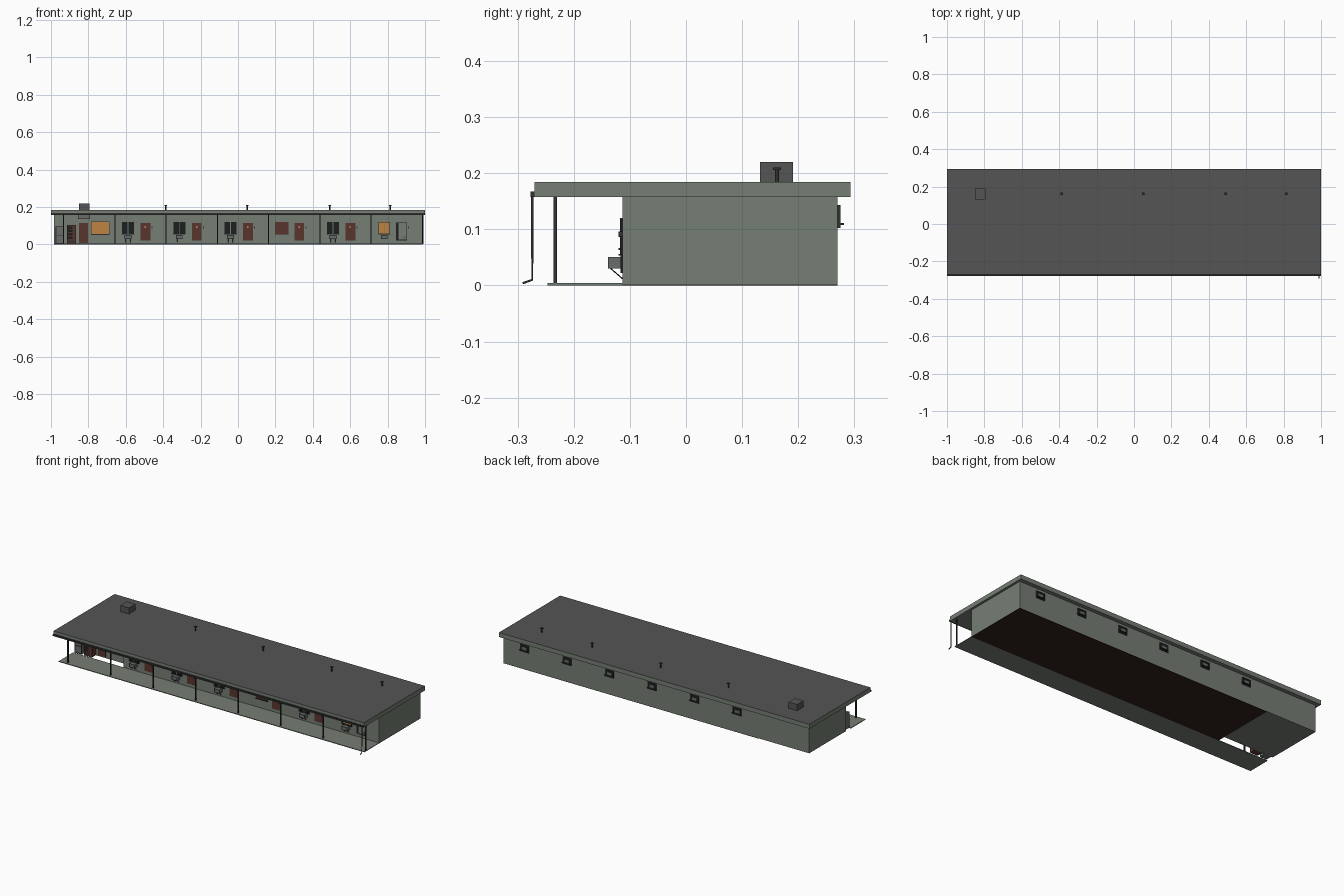
import bpy, bmesh
from mathutils import Vector

cube = bpy.data.objects.get("Cube")
if cube:
    bpy.data.objects.remove(cube, do_unlink=True)


def material(name, *rgb):
    m = bpy.data.materials.new(name)
    m.use_nodes = True
    m.diffuse_color = (*rgb, 1)
    m.node_tree.nodes["Principled BSDF"].inputs["Base Color"].default_value = (*rgb, 1)
    return m


GREEN = material("sage green", 0.18, 0.21, 0.175)
ROOF = material("roof grey", 0.09, 0.09, 0.09)
DARK = material("dark metal", 0.03, 0.032, 0.032)
GLASS = material("black glass", 0.012, 0.013, 0.014)
MAROON = material("maroon", 0.1, 0.036, 0.026)
FLOOR = material("floor brown", 0.03, 0.014, 0.012)
ORANGE = material("amber", 0.52, 0.23, 0.055)
GREY = material("machine grey", 0.14, 0.15, 0.145)


def finish(name, bm, *mats):
    bmesh.ops.recalc_face_normals(bm, faces=bm.faces)
    mesh = bpy.data.meshes.new(name)
    bm.to_mesh(mesh)
    bm.free()
    for m in mats:
        mesh.materials.append(m)
    ob = bpy.data.objects.new(name, mesh)
    bpy.context.collection.objects.link(ob)
    return ob


def box(name, mat, x0, x1, y0, y1, z0, z1):
    bm = bmesh.new()
    bmesh.ops.create_cube(bm, size=1)
    for v in bm.verts:
        v.co = ((x0 + x1) / 2 + v.co.x * (x1 - x0),
                (y0 + y1) / 2 + v.co.y * (y1 - y0),
                (z0 + z1) / 2 + v.co.z * (z1 - z0))
    return finish(name, bm, mat)


def tube(name, mat, points, radius):
    curve = bpy.data.curves.new(name, "CURVE")
    curve.dimensions = "3D"
    curve.bevel_depth = radius
    curve.bevel_resolution = 1
    curve.use_fill_caps = True
    spline = curve.splines.new("POLY")
    spline.points.add(len(points) - 1)
    for p, co in zip(spline.points, points):
        p.co = (*co, 1)
    curve.materials.append(mat)
    ob = bpy.data.objects.new(name, curve)
    bpy.context.collection.objects.link(ob)


def frame(name, mat, x0, x1, y0, y1, z0, z1, t=0.004):
    box(name + "_left_bar", mat, x0, x0 + t, y0, y1, z0, z1)
    box(name + "_right_bar", mat, x1 - t, x1, y0, y1, z0, z1)
    box(name + "_top_bar", mat, x0 + t, x1 - t, y0, y1, z1 - t, z1)
    box(name + "_bottom_bar", mat, x0 + t, x1 - t, y0, y1, z0, z0 + t)


WALL, OFFICE, BACK = -0.113, -0.07, 0.27
LEFT, SPLIT, RIGHT = -0.983, -0.658, 0.987
BAY = 0.274

# Walls: rooms with the office front set back at one end
bm = bmesh.new()
outline = [(LEFT, OFFICE), (SPLIT, OFFICE), (SPLIT, WALL), (RIGHT, WALL), (RIGHT, BACK), (LEFT, BACK)]
base = bm.faces.new([bm.verts.new((x, y, 0.002)) for x, y in outline])
ext = bmesh.ops.extrude_face_region(bm, geom=[base], use_keep_orig=True)
for v in ext["geom"]:
    if isinstance(v, bmesh.types.BMVert):
        v.co.z = 0.16
finish("walls", bm, GREEN)
box("room_floor", FLOOR, SPLIT, RIGHT, WALL, BACK, 0.0, 0.002)
box("walkway", GREEN, LEFT, RIGHT, -0.247, WALL, 0.0, 0.004)

# Flat roof with a grey top and green fascia
roof = box("roof", GREEN, -1, 1, -0.27, 0.293, 0.158, 0.184)
roof.data.materials.append(ROOF)
for face in roof.data.polygons:
    face.material_index = int(face.normal.z > 0.5)

# Gutter and downpipe
box("gutter", DARK, -1, 1, -0.277, -0.27, 0.158, 0.167)
tube("downpipe", DARK, [(0.99, -0.274, 0.16), (0.99, -0.274, 0.01), (0.99, -0.291, 0.004)], 0.0024)

# Porch posts
for i in range(8):
    x = -0.932 + BAY * i
    box(f"post_{i + 1}", DARK, x - 0.003, x + 0.003, -0.236, -0.23, 0.004, 0.158)

# Rooftop unit and vent pipes
box("rooftop_unit", ROOF, -0.85, -0.795, 0.132, 0.191, 0.184, 0.22)
for i, x in enumerate((-0.387, 0.05, 0.49, 0.815)):
    tube(f"vent_pipe_{i + 1}", DARK, [(x, 0.162, 0.184), (x, 0.162, 0.207)], 0.004)
    box(f"vent_cap_{i + 1}", DARK, x - 0.007, x + 0.007, 0.155, 0.169, 0.206, 0.21)


def front_window(name, x, half, pane, divided=True):
    y = WALL
    box(name + "_pane", pane, x - half, x + half, y - 0.002, y, 0.056, 0.12)
    frame(name, GLASS if pane != MAROON else MAROON,
          x - half, x + half, y - 0.004, y, 0.056, 0.12, 0.003)
    box(name + "_sill", DARK, x - half - 0.002, x + half + 0.002, y - 0.007, y, 0.053, 0.056)
    if divided:
        box(name + "_divider", GREEN, x - 0.002, x + 0.002, y - 0.005, y, 0.056, 0.12)


def air_conditioner(name, x):
    box(name + "_body", GREY, x - 0.018, x + 0.018, -0.138, WALL, 0.03, 0.051)
    frame(name + "_grille", DARK, x - 0.018, x + 0.018, -0.139, -0.138, 0.03, 0.051, 0.002)
    for side in (-1, 1):
        bx = x + side * 0.012
        tube(f"{name}_bracket_{side}", DARK, [(bx, -0.134, 0.03), (bx, WALL, 0.012)], 0.0012)


# Six rooms: door, window, air conditioner and a small rear window
panes = [GLASS, GLASS, GLASS, MAROON, GLASS, ORANGE]
for i, pane in enumerate(panes):
    n = i + 1
    xd, xw = -0.495 + BAY * i, -0.588 + BAY * i
    is_open = n == 6
    box(f"door_{n}", GREEN if is_open else MAROON,
        xd - 0.026, xd + 0.026, WALL - 0.003, WALL, 0.022, 0.116)
    if is_open:
        frame("open_door_frame", GLASS, xd - 0.029, xd + 0.029, WALL - 0.004, WALL, 0.022, 0.118)
        box("open_door_shadow", GLASS, xd - 0.026, xd - 0.016, WALL - 0.004, WALL, 0.026, 0.114)
        box("open_door_plate", GREY, xd + 0.004, xd + 0.02, WALL - 0.004, WALL, 0.03, 0.045)
    else:
        box(f"door_badge_{n}", ORANGE, xd - 0.004, xd + 0.004, WALL - 0.004, WALL, 0.088, 0.098)
        box(f"door_knob_{n}", DARK, xd + 0.018, xd + 0.022, WALL - 0.007, WALL, 0.063, 0.067)
    box(f"door_lamp_{n}", DARK, xd + 0.033, xd + 0.038, WALL - 0.007, WALL, 0.086, 0.096)

    half = 0.037 if pane == MAROON else 0.032
    front_window(f"window_{n}", xw, half, pane, pane != MAROON)
    if pane != MAROON:
        air_conditioner(f"air_conditioner_{n}", xw)

    xb = -0.52 + BAY * i
    box(f"rear_pane_{n}", GLASS, xb - 0.026, xb + 0.026, BACK, BACK + 0.002, 0.104, 0.141)
    frame(f"rear_window_{n}", DARK, xb - 0.028, xb + 0.028, BACK, BACK + 0.005, 0.102, 0.143, 0.003)
    box(f"rear_sash_{n}", GREY, xb - 0.015, xb + 0.015, BACK, BACK + 0.004, 0.113, 0.13)
    box(f"rear_sill_{n}", DARK, xb - 0.02, xb + 0.03, BACK, BACK + 0.012, 0.108, 0.111)

# Office front
box("office_pane", ORANGE, -0.785, -0.69, OFFICE - 0.002, OFFICE, 0.054, 0.12)
frame("office_window", DARK, -0.787, -0.688, OFFICE - 0.005, OFFICE, 0.052, 0.122, 0.003)
box("office_mullion", DARK, -0.771, -0.769, OFFICE - 0.005, OFFICE, 0.054, 0.12)
box("office_door", MAROON, -0.85, -0.803, OFFICE - 0.003, OFFICE, 0.008, 0.116)
box("office_door_knob", DARK, -0.812, -0.808, OFFICE - 0.007, OFFICE, 0.056, 0.06)
box("office_panel", GREY, -0.855, -0.79, OFFICE - 0.012, OFFICE, 0.135, 0.157)

# Vending machine and ice cabinet beside the office door
box("vending_machine", MAROON, -0.915, -0.865, -0.11, OFFICE, 0.004, 0.104)
box("vending_display", GLASS, -0.911, -0.885, -0.112, -0.11, 0.03, 0.096)
for i in range(3):
    z = 0.044 + 0.018 * i
    box(f"vending_shelf_{i + 1}", MAROON, -0.911, -0.885, -0.113, -0.11, z, z + 0.004)
box("vending_slot", DARK, -0.909, -0.875, -0.112, -0.11, 0.01, 0.022)
box("ice_cabinet", GREY, -0.975, -0.93, -0.108, OFFICE, 0.004, 0.097)
frame("ice_cabinet_trim", DARK, -0.975, -0.93, -0.11, -0.108, 0.004, 0.097, 0.004)
box("ice_cabinet_hatch", DARK, -0.968, -0.937, -0.11, -0.108, 0.045, 0.049)
